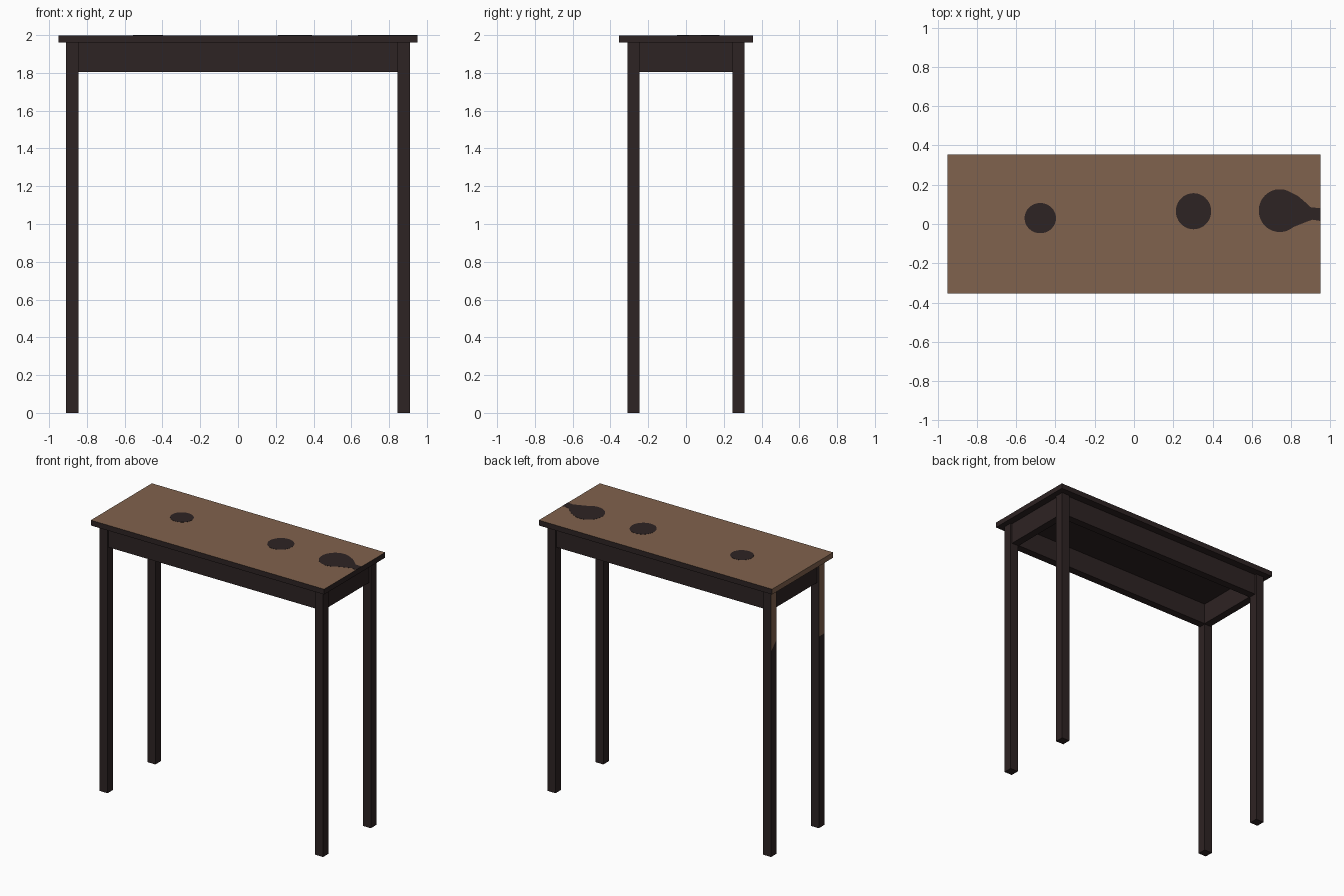
import bpy
import bmesh
from math import cos, sin, radians
from mathutils import Vector

cube = bpy.data.objects.get("Cube")
if cube:
    bpy.data.objects.remove(cube, do_unlink=True)


def make_material(name, colour):
    mat = bpy.data.materials.new(name)
    mat.use_nodes = True
    mat.diffuse_color = colour
    mat.node_tree.nodes["Principled BSDF"].inputs["Base Color"].default_value = colour
    return mat


DARK = make_material("dark_wood", (0.027, 0.017, 0.017, 1))
BROWN = make_material("worn_brown_wood", (0.216, 0.122, 0.074, 1))


def finish(bm, name):
    mesh = bpy.data.meshes.new(name)
    bmesh.ops.recalc_face_normals(bm, faces=bm.faces[:])
    bm.to_mesh(mesh)
    bm.free()
    mesh.materials.append(DARK)
    mesh.materials.append(BROWN)
    obj = bpy.data.objects.new(name, mesh)
    bpy.context.collection.objects.link(obj)
    return obj


def box(low, high):
    bm = bmesh.new()
    bmesh.ops.create_cube(bm, size=1)
    low, high = Vector(low), Vector(high)
    for v in bm.verts:
        v.co = (low + high) / 2 + v.co * (high - low)
    bm.normal_update()
    return bm


def stain(name, outline):
    """Thin dark plate lying in the table top."""
    bm = bmesh.new()
    face = bm.faces.new([bm.verts.new((x, y, 1.996)) for x, y in outline])
    grown = bmesh.ops.extrude_face_region(bm, geom=[face])
    for v in grown["geom"]:
        if isinstance(v, bmesh.types.BMVert):
            v.co.z = 2.0
    finish(bm, name)


def arc(x, y, rx, ry, start, end, steps):
    angles = [radians(start + (end - start) * i / steps) for i in range(steps + 1)]
    return [(x + rx * cos(a), y + ry * sin(a)) for a in angles]


# Table top: worn upper face and worn edge on one end
bm = box((-0.95, -0.355, 1.96), (0.95, 0.355, 1.999))
for f in bm.faces:
    f.material_index = int(f.normal.z > 0.9 or f.normal.x < -0.9)
finish(bm, "table_top")

# Dark stains on the top
stain("small_stain", arc(-0.477, 0.03, 0.08, 0.077, 0, 350, 35))
stain("middle_stain", arc(0.303, 0.065, 0.09, 0.092, 0, 350, 35))
spout = [(0.88, 0.012), (0.91, 0.022), (0.95, 0.015),
         (0.95, 0.08), (0.9, 0.085), (0.875, 0.108), (0.835, 0.142)]
stain("spill_stain", arc(0.742, 0.068, 0.107, 0.109, 60, 310, 30) + spout)

# Legs, with worn patches on the outer faces at one end
for sx, x_name in ((-1, "right"), (1, "left")):
    for sy, y_name in ((-1, "front"), (1, "back")):
        xs = sorted((sx * 0.845, sx * 0.91))
        ys = sorted((sy * 0.245, sy * 0.31))
        bm = box((xs[0], ys[0], 0), (xs[1], ys[1], 1.96))
        if sx < 0:
            height, slope = (1.545, 1) if sy > 0 else (1.41, 0)
            bmesh.ops.bisect_plane(
                bm, geom=bm.verts[:] + bm.edges[:] + bm.faces[:],
                plane_co=(0, sy * 0.2775, height), plane_no=(0, slope, 1))
            bm.normal_update()
            for f in bm.faces:
                if f.normal.x < -0.9 and f.calc_center_median().z > height:
                    f.material_index = 1
        finish(bm, f"{y_name}_{x_name}_leg")

# Apron boards between the legs
for s, end_name, side_name in ((-1, "right", "front"), (1, "left", "back")):
    ys = sorted((s * 0.24, s * 0.297))
    finish(box((-0.86, ys[0], 1.805), (0.86, ys[1], 1.96)), f"{side_name}_apron")
    xs = sorted((s * 0.84, s * 0.897))
    finish(box((xs[0], -0.26, 1.805), (xs[1], 0.26, 1.96)), f"{end_name}_apron")
